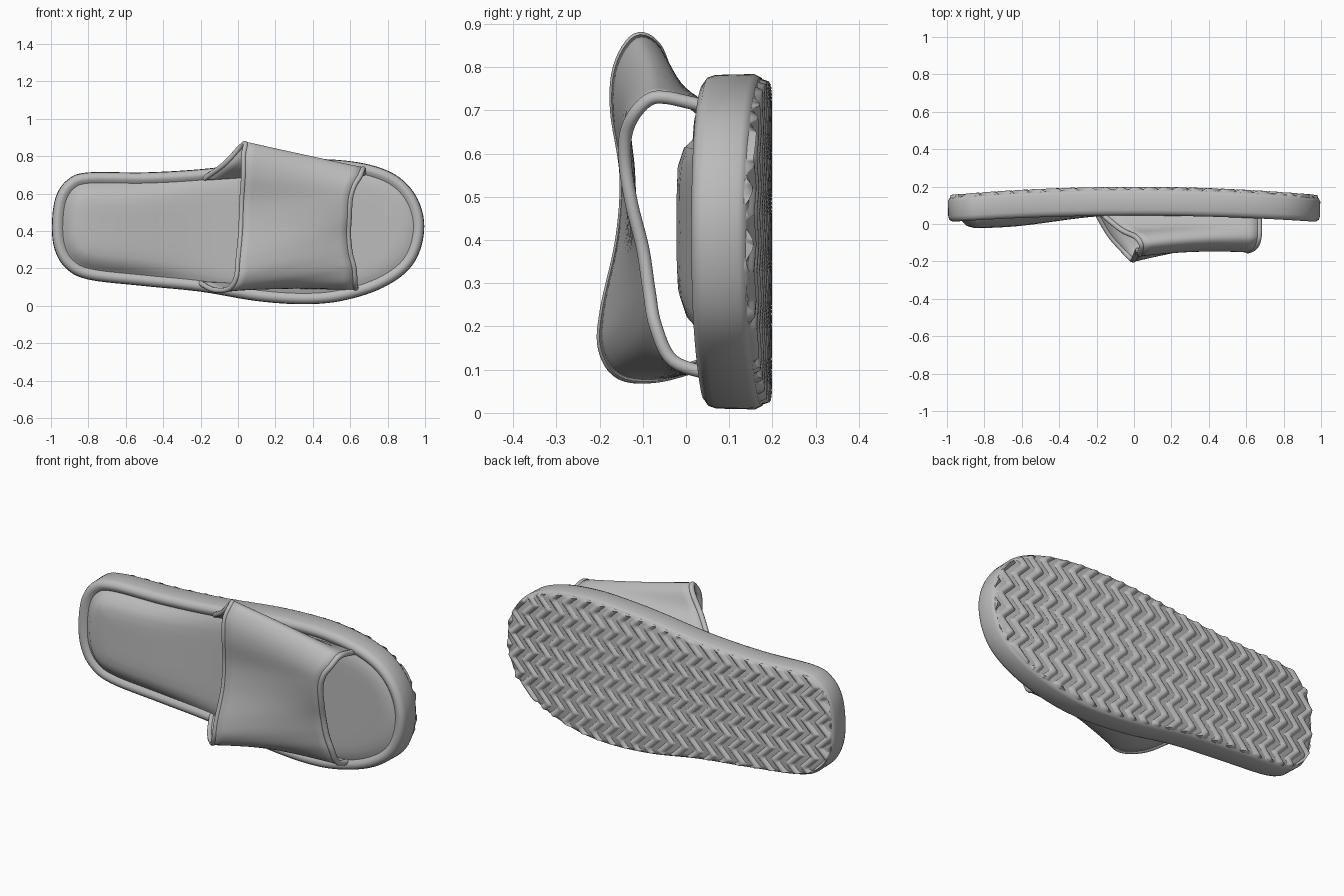
import bpy, bmesh, math
from mathutils import Vector

cube = bpy.data.objects.get("Cube")
if cube:
    bpy.data.objects.remove(cube)

grey = bpy.data.materials.new("soft grey rubber")
grey.use_nodes = True
COLOUR = (0.5, 0.5, 0.5, 1)
grey.diffuse_color = COLOUR
grey.node_tree.nodes["Principled BSDF"].inputs["Base Color"].default_value = COLOUR


def smooth_path(points, steps, closed=False):
    """Catmull-Rom curve through the points."""
    pts = [Vector(p) for p in points]
    n = len(pts)
    pick = (lambda i: pts[i % n]) if closed else (lambda i: pts[max(0, min(n - 1, i))])
    out = []
    for i in range(n if closed else n - 1):
        a, b, c, d = (pick(i + k) for k in (-1, 0, 1, 2))
        for s in range(steps):
            t = s / steps
            out.append(0.5 * (2 * b + (c - a) * t + (2 * a - 5 * b + 4 * c - d) * t * t
                              + (3 * b - a - 3 * c + d) * t ** 3))
    return out if closed else out + [pts[-1]]


def loft(name, rows, closed=False, angle=50):
    """Skin a list of equally long point rows."""
    bm = bmesh.new()
    grid = [[bm.verts.new(p) for p in row] for row in rows]
    n = len(rows[0])
    for r0, r1 in zip(grid, grid[1:]):
        for i in range(n if closed else n - 1):
            j = (i + 1) % n
            bm.faces.new((r0[i], r0[j], r1[j], r1[i]))
    bmesh.ops.remove_doubles(bm, verts=bm.verts, dist=0.0004)
    bmesh.ops.recalc_face_normals(bm, faces=bm.faces)
    mesh = bpy.data.meshes.new(name)
    bm.to_mesh(mesh)
    bm.free()
    mesh.materials.append(grey)
    ob = bpy.data.objects.new(name, mesh)
    bpy.context.collection.objects.link(ob)
    bpy.ops.object.select_all(action='DESELECT')
    ob.select_set(True)
    bpy.context.view_layer.objects.active = ob
    bpy.ops.object.shade_smooth_by_angle(angle=math.radians(angle))
    return ob


# Sole outline (x, z), clockwise from the heel
outline = smooth_path([
    (-.995, .43), (-.975, .58), (-.91, .675), (-.8, .713), (-.5, .713), (-.2, .73), (.1, .765),
    (.3, .78), (.5, .782), (.7, .755), (.85, .695), (.95, .59), (.995, .45), (.975, .3),
    (.9, .18), (.75, .085), (.55, .025), (.35, .008), (.1, .025), (-.2, .075), (-.5, .105),
    (-.8, .14), (-.92, .2), (-.98, .3)], 6, closed=True)


def inset(d):
    ring = []
    for i, p in enumerate(outline):
        t = (outline[(i + 1) % len(outline)] - outline[i - 1]).normalized()
        ring.append(p + Vector((t.y, -t.x)) * d)
    return ring


def front(x):
    return .045 - .035 * x * x


def back(x):
    return .187 - .045 * x * x


def pillow(x):
    t = max(0, min(1, (-x - .1) / .6))
    return .045 * t * t * (3 - 2 * t)


def shrink(ring, t):
    """Pull a ring towards the long middle line of the sole."""
    return [p.lerp(Vector((max(-.65, min(.65, p.x)), .42)), t) for p in ring]


# Sole: underside, side wall, rolled rim, seam groove and padded footbed
rows = []
for t in (1, .5):
    rows.append([(p.x, back(p.x), p.y) for p in shrink(inset(.03), t)])
for d, dy in ((.03, 0), (.008, -.006), (0, -.022)):
    rows.append([(p.x, back(p.x) + dy, p.y) for p in inset(d)])
for d, dy, puff in ((.002, .03, 0), (.008, .012, 0), (.025, 0, 0), (.042, .002, 0), (.058, .014, 0),
                    (.075, .008, .2), (.1, .002, .65), (.14, 0, .9)):
    rows.append([(p.x, front(p.x) + dy - puff * pillow(p.x), p.y) for p in inset(d)])
for t in (.3, .65, 1):
    rows.append([(p.x, front(p.x) - pillow(p.x), p.y) for p in shrink(inset(.14), t)])
loft("sole", rows, closed=True)

# Tread: zigzag ridges following the outline of the underside
edge = inset(.006)


def span(x):
    hits = []
    for a, b in zip(edge, edge[1:] + edge[:1]):
        if (a.x - x) * (b.x - x) <= 0 and a.x != b.x:
            hits.append(a.y + (b.y - a.y) * (x - a.x) / (b.x - a.x))
    return min(hits), max(hits)


def tread_height(x, z):
    zigzag = abs((z / .13) % 1 - .5) * 2
    return back(x) + .003 + .009 * math.sin(math.tau * (x / .085 + .75 * zigzag))


COLS, ACROSS = 280, 72
rows = []
for i in range(COLS + 1):
    u = 2 * i / COLS - 1
    x = .986 * (.7 * u + .3 * math.sin(u * math.pi / 2))
    lo, hi = span(x)
    row = []
    for j in range(ACROSS + 1):
        z = lo + (hi - lo) * j / ACROSS
        rim = j in (0, ACROSS) or i in (0, COLS)
        row.append((x, back(x) - .02 if rim else tread_height(x, z), z))
    rows.append(row)
loft("tread", rows, angle=80)

# Strap: lofted between the open heel-side edge and the toe-side edge
heel_edge = smooth_path([
    (-.2, .06, .12), (-.13, -.06, .085), (-.05, -.15, .09), (-.01, -.19, .15), (0, -.185, .24),
    (.015, -.15, .4), (.02, -.14, .55), (.03, -.162, .7), (.03, -.155, .8), (.04, -.115, .865),
    (.01, -.07, .845), (-.07, -.03, .76), (-.18, .06, .68)], 6)
toe_edge = smooth_path([
    (.63, .06, .09), (.625, -.03, .12), (.62, -.07, .2), (.6, -.085, .28), (.59, -.1, .38),
    (.595, -.125, .48), (.6, -.14, .57), (.62, -.14, .64), (.65, -.12, .69), (.665, -.085, .725),
    (.67, -.05, .73), (.67, 0, .72), (.67, .06, .705)], 6)
rows = []
for k in range(13):
    t = k / 12
    dip = Vector((0, .012 * math.sin(math.pi * t), 0))
    rows.append([a.lerp(b, t) + dip for a, b in zip(heel_edge, toe_edge)])
strap = loft("strap", rows, angle=60)
solid = strap.modifiers.new("thickness", 'SOLIDIFY')
solid.thickness = .02
solid.offset = 0


# Rolled hems along both strap edges
def hem(name, path, radius):
    rows = []
    for i, p in enumerate(path):
        t = (path[min(i + 1, len(path) - 1)] - path[max(i - 1, 0)]).normalized()
        side = t.cross(Vector((1, 0, 0))).normalized()
        up = side.cross(t)
        rows.append([p + radius * (math.cos(a) * side + math.sin(a) * up)
                     for a in (math.tau * k / 10 for k in range(10))])
    loft(name, rows, closed=True)


hem("heel_side_hem", heel_edge, .014)
hem("toe_side_hem", toe_edge, .015)
